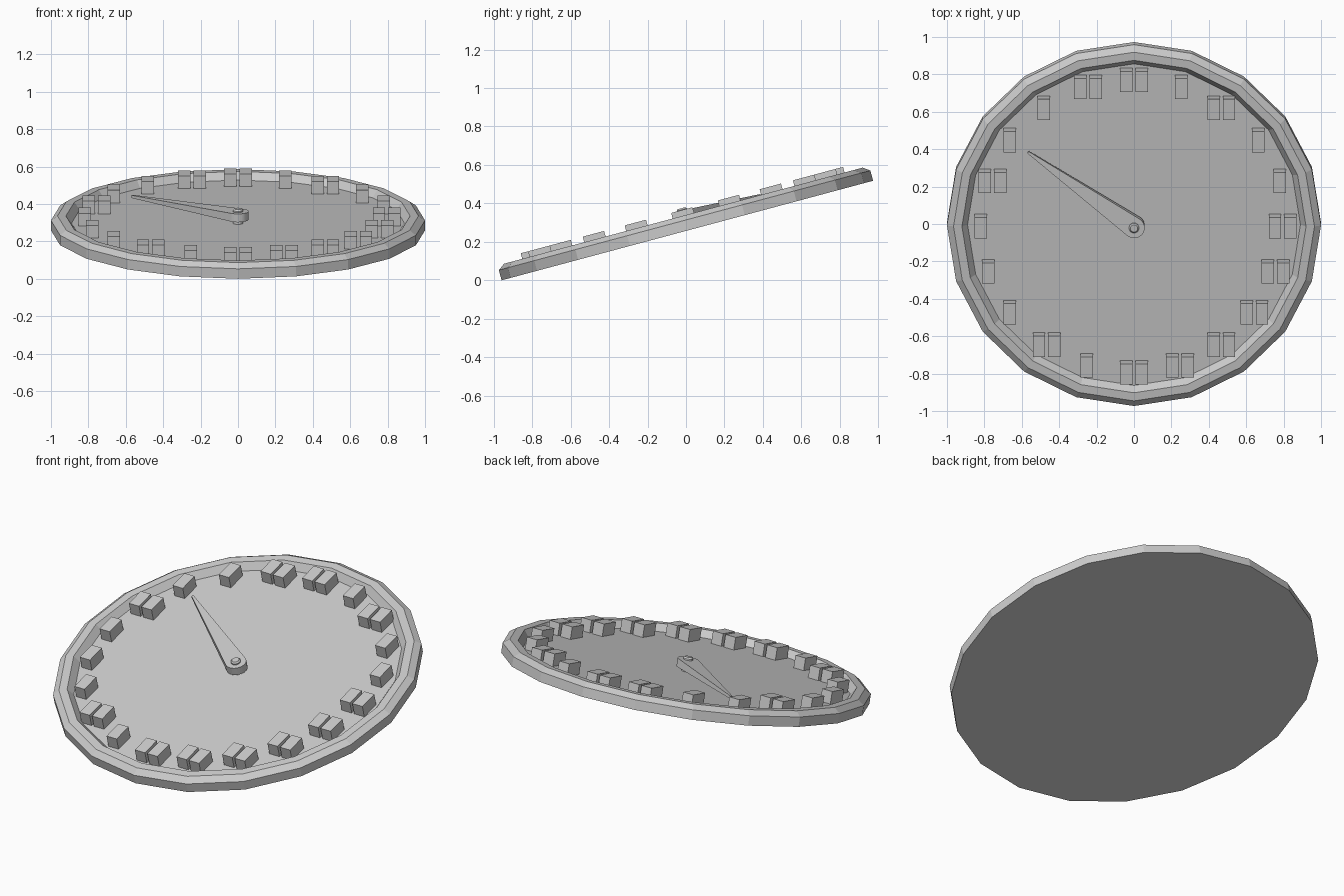
import bpy, bmesh, math
from mathutils import Matrix

if "Cube" in bpy.data.objects:
    bpy.data.objects.remove(bpy.data.objects["Cube"])

TILT = math.radians(15)
PLACE = Matrix.Translation((0, 0.007, 0.259)) @ Matrix.Rotation(TILT, 4, 'X')


def finish(bm, name):
    bmesh.ops.recalc_face_normals(bm, faces=bm.faces)
    me = bpy.data.meshes.new(name)
    bm.to_mesh(me)
    bm.free()
    ob = bpy.data.objects.new(name, me)
    bpy.context.collection.objects.link(ob)
    ob.matrix_world = PLACE
    return ob


def lathe(name, profile, sides):
    """Closed solid from stacked (radius, height) rings, capped at both ends."""
    bm = bmesh.new()
    rings = [[bm.verts.new((r * math.cos(2 * math.pi * i / sides),
                            r * math.sin(2 * math.pi * i / sides), h))
              for i in range(sides)] for r, h in profile]
    for a, b in zip(rings, rings[1:]):
        for i in range(sides):
            j = (i + 1) % sides
            bm.faces.new((a[i], a[j], b[j], b[i]))
    bm.faces.new(rings[0][::-1])
    bm.faces.new(rings[-1])
    return finish(bm, name)


# Twenty-sided tray with a bevelled raised rim and sunken floor
lathe("dial_tray", [(1, 0), (1, 0.055), (0.965, 0.08), (0.92, 0.08), (0.89, 0.04)], 20)

# Pivot pin
lathe("pivot_pin", [(0.027, 0.03), (0.027, 0.112), (0.02, 0.12)], 16)

# Tapered pointer: rounded hub thinning to a narrow tip
bm = bmesh.new()
outline = []
for i in range(13):
    a = math.radians(90 + 180 * i / 12)
    outline.append((0.057 * math.cos(a), 0.057 * math.sin(a), 0.06, 0.106))
outline += [(0.70, -0.006, 0.07, 0.085), (0.70, 0.006, 0.07, 0.085)]
low = [bm.verts.new((x, y, a)) for x, y, a, b in outline]
top = [bm.verts.new((x, y, b)) for x, y, a, b in outline]
bm.faces.new(low[::-1])
bm.faces.new(top)
for i in range(len(outline)):
    j = (i + 1) % len(outline)
    bm.faces.new((low[i], low[j], top[j], top[i]))
bmesh.ops.rotate(bm, verts=bm.verts, matrix=Matrix.Rotation(math.radians(144), 3, 'Z'))
finish(bm, "pointer")

# Plain raised markers, single or paired blocks, all upright on the floor
SINGLE = {1, 3, 4, 11, 13, 14, 15, 17, 18}   # clockwise steps from the top
for k in range(20):
    a = math.radians(90 - 18 * k)
    single = k in SINGLE
    rx = 0.82 if single else 0.795
    bm = bmesh.new()
    for dx in ((0,) if single else (-0.041, 0.041)):
        m = (Matrix.Translation((rx * math.cos(a) + dx, 0.81 * math.sin(a), 0.073))
             @ Matrix.Diagonal((0.066, 0.115, 0.074, 1)))
        bmesh.ops.create_cube(bm, size=1, matrix=m)
    finish(bm, f"marker_{k + 1}")
